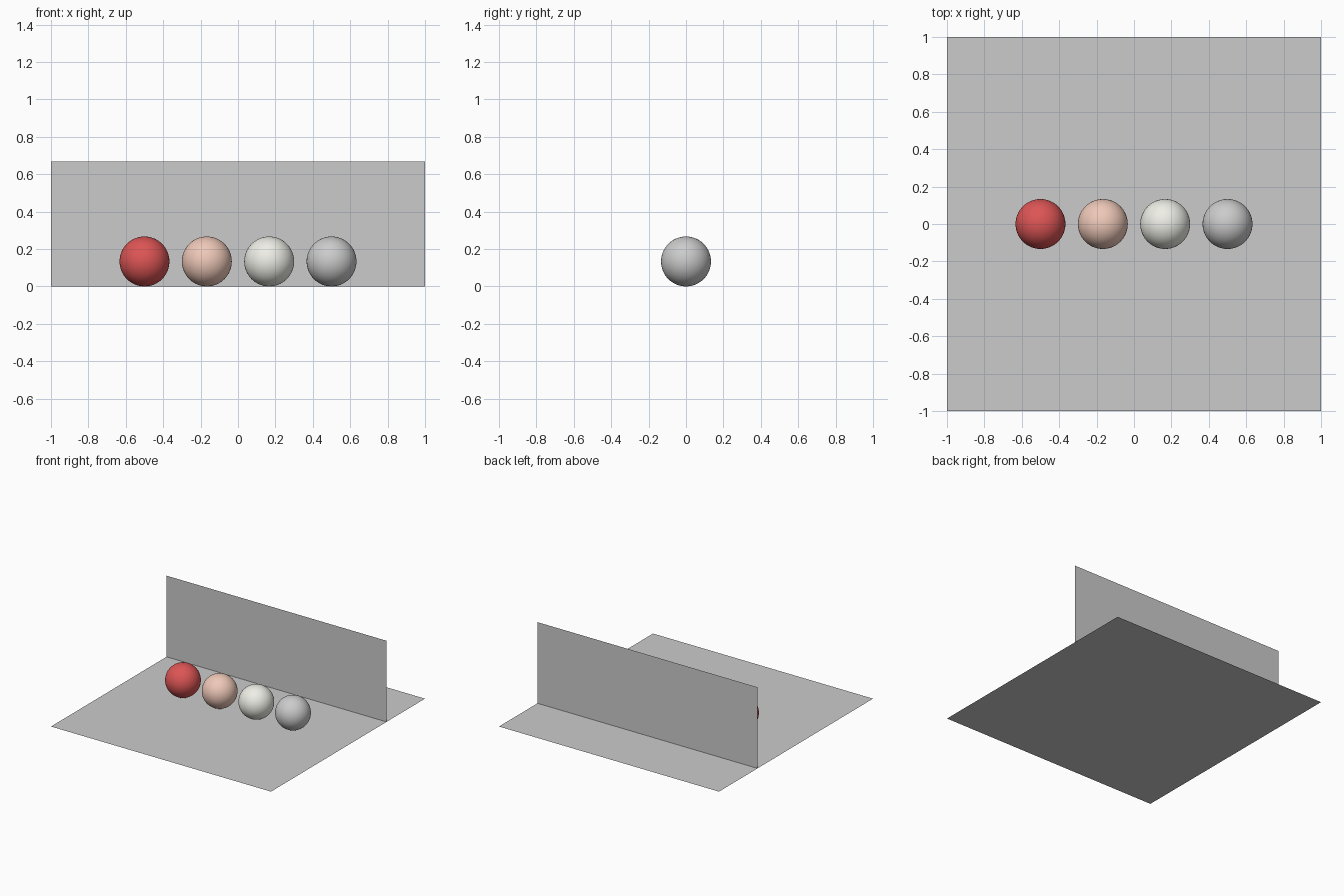
import bpy
import math

if "Cube" in bpy.data.objects:
    bpy.data.objects.remove(bpy.data.objects["Cube"])

R = 2 / 15           # ball radius
WALL_H = 2 / 3       # backdrop height


def colour(obj, name, rgb):
    mat = bpy.data.materials.new(name)
    mat.diffuse_color = (*rgb, 1)
    mat.use_nodes = True
    mat.node_tree.nodes["Principled BSDF"].inputs["Base Color"].default_value = mat.diffuse_color
    obj.data.materials.append(mat)


# Floor: a single flat sheet
bpy.ops.mesh.primitive_plane_add(size=2)
bpy.context.object.name = "floor"

# Back wall: an upright sheet standing on the floor, facing the front
bpy.ops.mesh.primitive_plane_add(size=2, location=(0, 0.5, WALL_H / 2),
                                 rotation=(math.pi / 2, 0, 0))
wall = bpy.context.object
wall.name = "back_wall"
wall.scale = (1, WALL_H / 2, 1)

# Row of four smooth balls resting on the floor
balls = [
    ("red", (0.72, 0.09, 0.09)),
    ("pink", (0.86, 0.58, 0.48)),
    ("white", (0.86, 0.86, 0.80)),
    ("grey", None),
]
for i, (name, rgb) in enumerate(balls):
    bpy.ops.mesh.primitive_uv_sphere_add(segments=64, ring_count=32, radius=R,
                                         location=(-0.5 + i / 3, 0, R))
    ball = bpy.context.object
    ball.name = name + "_ball"
    bpy.ops.object.shade_smooth()
    if rgb:
        colour(ball, name, rgb)
